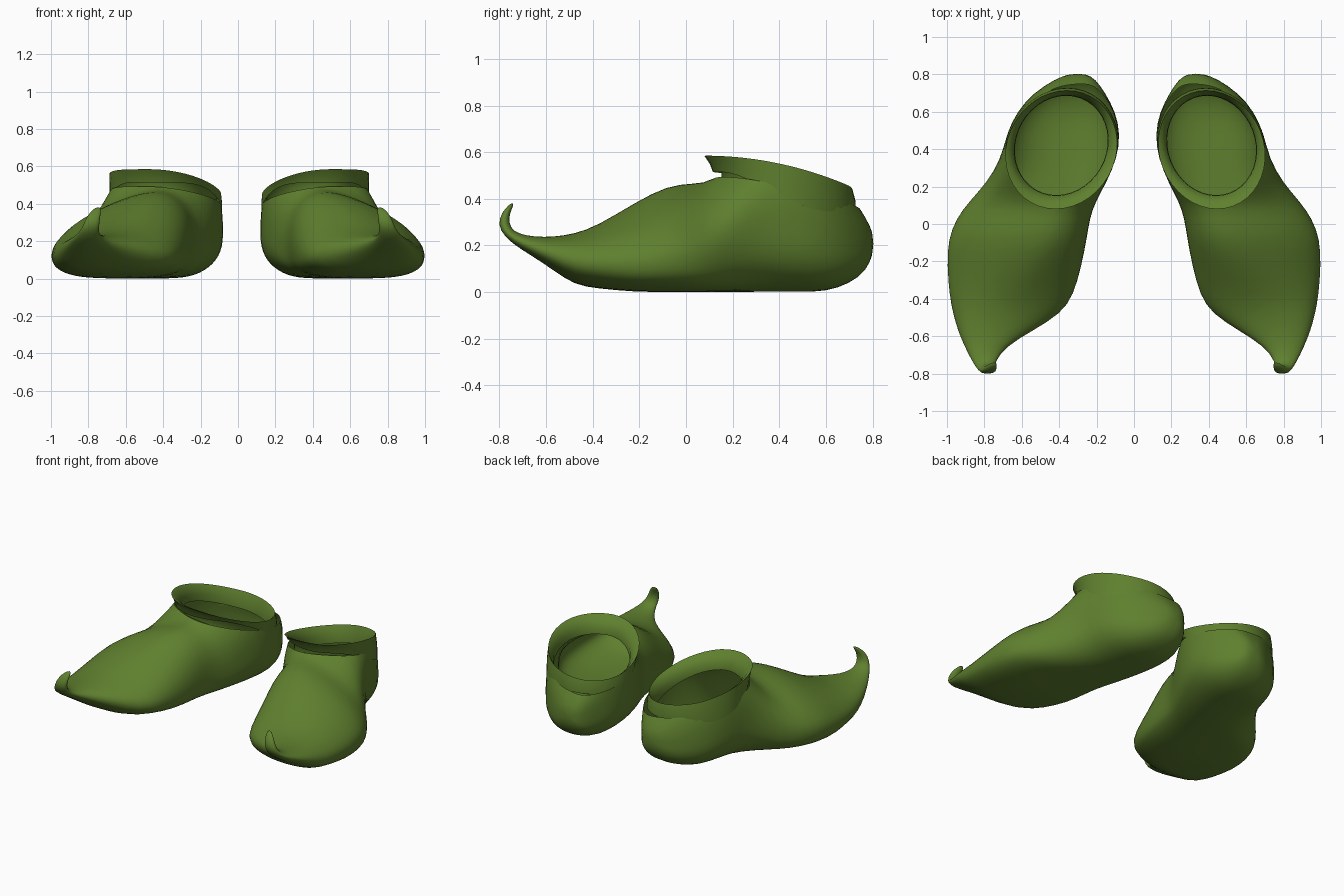
import bpy, bmesh, math
from mathutils import Vector

if "Cube" in bpy.data.objects:
    bpy.data.objects.remove(bpy.data.objects["Cube"], do_unlink=True)

green = bpy.data.materials.new("moss_green")
green.use_nodes = True
colour = (0.115, 0.215, 0.028, 1)
green.diffuse_color = colour
green.node_tree.nodes["Principled BSDF"].inputs["Base Color"].default_value = colour

SEGMENTS = 28

# Curled toe: bottom y, bottom z, top y, top z, inner x, outer x
TOE = [
    (-.745, .384, -.738, .379, .745, .77),
    (-.775, .362, -.75, .348, .745, .80),
    (-.803, .315, -.76, .318, .75, .825),
    (-.80, .265, -.753, .275, .755, .84),
    (-.75, .21, -.72, .25, .755, .87),
    (-.66, .155, -.65, .237, .70, .91),
]
# Foot: y, bottom z, top z, inner x, outer x, x of the ridge
FOOT = [
    (-.57, .095, .237, .56, .945, .77),
    (-.48, .03, .25, .415, .97, .72),
    (-.38, .015, .285, .35, .99, .64),
    (-.22, 0, .385, .31, 1.003, .55),
    (-.08, 0, .46, .285, .997, .49),
    (.03, 0, .468, .27, .955, .46),
    (.12, 0, .475, .24, .89, .44),
    (.22, 0, .58, .185, .80, .42),
    (.35, 0, .65, .128, .725, .42),
    (.48, 0, .65, .111, .697, .41),
    (.6, 0, .58, .136, .645, .38),
    (.7, .035, .43, .19, .56, .36),
    (.775, .09, .315, .24, .45, .33),
    (.804, .17, .25, .29, .37, .33),
]


def power(value, exponent):
    return math.copysign(abs(value) ** exponent, value)


def section(yb, zb, yt, zt, x0, x1, ridge):
    """Closed cross-section: flat sole below, rounded upper leaning to the ridge."""
    middle, half = (x0 + x1) / 2, (x1 - x0) / 2
    ankle = min(max((yb - .1) / .25, 0), 1)
    front = min(max((-.2 - yb) / .25, 0), 1)
    boxy = 1.18 - .48 * ankle - .18 * front
    sole = .65 + .2 * ankle + .25 * front
    widest = .33 + .04 * ankle + .12 * front
    points = []
    for i in range(SEGMENTS):
        a = math.tau * i / SEGMENTS
        c, s = math.cos(a), math.sin(a)
        e = boxy if s > 0 else sole
        x = middle + half * power(c, e)
        rise = power(s, e)
        if rise > 0:
            x += (ridge - middle) * rise ** 1.5
            t = widest + (1 - widest) * rise
        else:
            t = widest * (1 + rise)
        points.append(Vector((x, yb + (yt - yb) * t, zb + (zt - zb) * t)))
    return points


def loft(bm, rings, capped):
    loops = [[bm.verts.new(p) for p in ring] for ring in rings]
    for a, b in zip(loops, loops[1:]):
        for i in range(len(a)):
            j = (i + 1) % len(a)
            bm.faces.new((a[i], a[j], b[j], b[i]))
    if capped:
        bm.faces.new(loops[0])
        bm.faces.new(loops[-1])
    bmesh.ops.recalc_face_normals(bm, faces=bm.faces)


def smooth_mesh(bm):
    """Round the loft once so that the facets follow a curve."""
    temp = bpy.data.meshes.new("rounding_mesh")
    bm.to_mesh(temp)
    helper = bpy.data.objects.new("rounding_helper", temp)
    bpy.context.collection.objects.link(helper)
    helper.modifiers.new("Round", "SUBSURF").levels = 1
    graph = bpy.context.evaluated_depsgraph_get()
    bm.clear()
    bm.from_object(helper, graph)
    bpy.data.objects.remove(helper, do_unlink=True)


def finish(bm, name, right):
    if right:
        # The right shoe is mirrored and a little wider
        for v in bm.verts:
            v.co.x = -(1 - (1 - v.co.x) * 1.045)
        bmesh.ops.reverse_faces(bm, faces=bm.faces)
    mesh = bpy.data.meshes.new(name)
    bm.to_mesh(mesh)
    bm.free()
    mesh.materials.append(green)
    obj = bpy.data.objects.new(name, mesh)
    bpy.context.collection.objects.link(obj)
    bpy.ops.object.select_all(action="DESELECT")
    obj.select_set(True)
    bpy.context.view_layer.objects.active = obj
    bpy.ops.object.shade_smooth_by_angle(angle=math.radians(50))


def shoe_body(name, right):
    rings = [section(*t, (t[4] + t[5]) / 2) for t in TOE]
    rings += [section(y, zb, y, zt, x0, x1, r) for y, zb, zt, x0, x1, r in FOOT]
    bm = bmesh.new()
    loft(bm, rings, True)
    smooth_mesh(bm)
    # Open the ankle along a plane that slopes down to the heel and inner side
    bmesh.ops.bisect_plane(bm, geom=bm.verts[:] + bm.edges[:] + bm.faces[:],
                           plane_co=(.45, .1, .495), plane_no=(-.1, .2, 1),
                           clear_outer=True)
    finish(bm, name, right)


def rim_height(x, y):
    return .585 - .33 * max(y - .08, 0) ** 2 - .68 * max(.5 - x, 0) ** 2


def flap_height(x, y):
    t = min(max((y - .12) / .5, 0), 1)
    return .515 - .17 * t * t * (3 - 2 * t) - .2 * max(.45 - x, 0) ** 2


def collar(name, right):
    """Folded cuff: hanging flap, rolled rim and inner lining."""
    flap, flare, rim, lip, lining, hem = [], [], [], [], [], []
    for i in range(40):
        a = math.tau * i / 40
        c, s = math.cos(a), math.sin(a)
        x, y = .415 + .285 * c - .03 * s, .40 + .32 * s
        low, high = flap_height(x, y), rim_height(x, y)
        # The flap tucks under at the throat and hugs the ankle elsewhere
        hug = min((s + 1) * .8, 1)

        def place(scale, z, back=0):
            return Vector((.415 + (x - .415) * scale,
                           .40 + (y - .40) * scale + back, z))

        flap.append(place(.89 + .135 * hug, low))
        flare.append(place(.93 + .09 * hug, (low + high) / 2))
        rim.append(place(1.0 - .02 * max(s, 0), high))
        lip.append(place(.93, high - .015, .01))
        lining.append(place(.84, high - .06, .02))
        hem.append(place(.83, high - .11, .02))
    bm = bmesh.new()
    loft(bm, [flap, flare, rim, lip, lining, hem], False)
    finish(bm, name, right)


for side in ("left", "right"):
    shoe_body(side + "_shoe_body", side == "right")
    collar(side + "_shoe_collar", side == "right")
